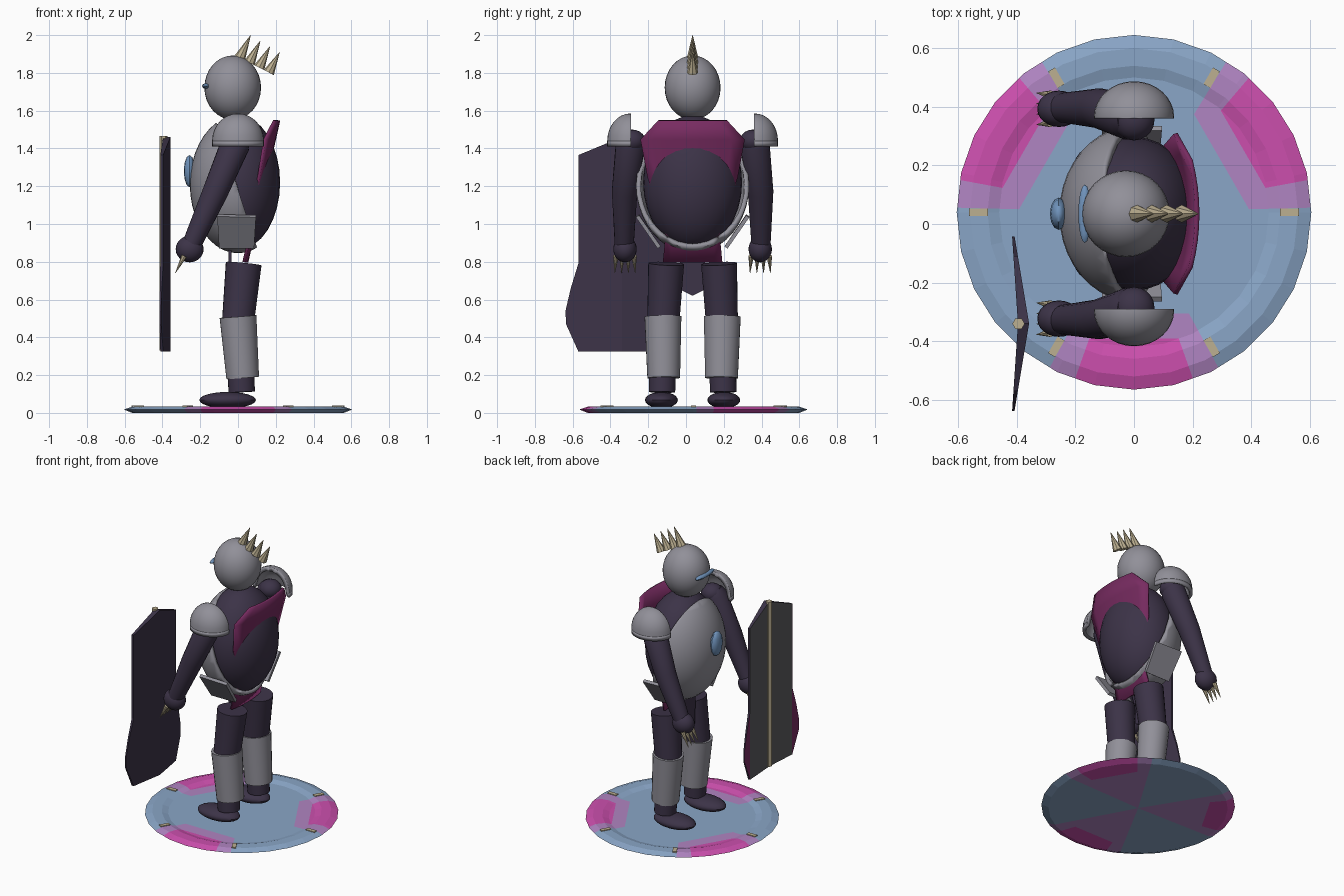
import bpy, bmesh, math
from mathutils import Vector, Matrix

if "Cube" in bpy.data.objects:
    bpy.data.objects.remove(bpy.data.objects["Cube"])

CY = 0.035  # middle plane of the figure, which looks toward -x


def material(name, *srgb):
    lin = [c / 12.92 if c <= 0.04 else ((c + 0.055) / 1.055) ** 2.4 for c in srgb] + [1]
    m = bpy.data.materials.new(name)
    m.use_nodes = True
    m.diffuse_color = lin
    m.node_tree.nodes["Principled BSDF"].inputs["Base Color"].default_value = lin
    return m


DARK = material("dark purple", 0.235, 0.20, 0.28)
GREY = material("armour grey", 0.57, 0.565, 0.60)
MAROON = material("maroon cloth", 0.47, 0.17, 0.38)
BONE = material("bone", 0.74, 0.69, 0.57)
BLUE = material("base blue", 0.54, 0.65, 0.78)
GLASS = material("gem blue", 0.44, 0.58, 0.74)
PINK = material("magenta", 0.80, 0.31, 0.68)
LILAC = material("lilac", 0.69, 0.52, 0.76)
IRON = material("iron grey", 0.36, 0.36, 0.37)


def finish(name, bm, *mats, smooth=True, thick=0):
    bmesh.ops.recalc_face_normals(bm, faces=bm.faces)
    me = bpy.data.meshes.new(name)
    bm.to_mesh(me)
    bm.free()
    for m in mats:
        me.materials.append(m)
    if smooth:
        me.shade_smooth()
        me.set_sharp_from_angle(angle=math.radians(35))
    ob = bpy.data.objects.new(name, me)
    bpy.context.collection.objects.link(ob)
    if thick:
        mod = ob.modifiers.new("thickness", "SOLIDIFY")
        mod.thickness = thick
        mod.offset = -1
    return ob


def cut(bm, co, no, clear=False):
    geom = bm.verts[:] + bm.edges[:] + bm.faces[:]
    bmesh.ops.bisect_plane(bm, geom=geom, plane_co=co, plane_no=no, clear_outer=clear)


def ellipsoid(name, loc, radii, mat, cuts=(), thick=0, segs=32):
    bm = bmesh.new()
    place = Matrix.Translation(loc) @ Matrix.Diagonal((*radii, 1))
    bmesh.ops.create_uvsphere(bm, u_segments=segs, v_segments=segs // 2, radius=1, matrix=place)
    for co, no in cuts:
        cut(bm, co, no, True)
    return finish(name, bm, mat, thick=thick)


def loft(rings):
    """Skin a list of point rings and cap both ends."""
    bm = bmesh.new()
    loops = [[bm.verts.new(p) for p in ring] for ring in rings]
    n = len(loops[0])
    for a, b in zip(loops, loops[1:]):
        for i in range(n):
            j = (i + 1) % n
            bm.faces.new((a[i], a[j], b[j], b[i]))
    bm.faces.new(loops[0][::-1])
    bm.faces.new(loops[-1])
    return bm


def circle(r, n):
    return [Vector((r * math.cos(t), r * math.sin(t), 0)) for t in (math.tau * i / n for i in range(n))]


def tube(name, points, radii, mat, n=24, smooth=True):
    pts = [Vector(p) for p in points]
    rings = []
    for i, p in enumerate(pts):
        d = pts[min(i + 1, len(pts) - 1)] - pts[max(i - 1, 0)]
        q = d.to_track_quat("Z", "Y")
        rings.append([p + q @ v for v in circle(radii[i], n)])
    return finish(name, loft(rings), mat, smooth=smooth)


# Round base: rim profile, with three painted sectors cut into it
PROFILE = [(0.56, 0), (0.605, 0.018), (0.56, 0.033), (0.5, 0.033), (0.46, 0.021)]
base = loft([[v + Vector((0, 0, z)) for v in circle(r, 28)] for r, z in PROFILE])
WIDE, NARROW = math.radians(28.5), math.radians(19.5)
sectors = [math.radians(a) for a in (30, 150, 270)]
for s in sectors:
    u = Vector((math.cos(s), math.sin(s), 0))
    for d in (0.345, 0.43):
        cut(base, u * d, u)
    for w in (-WIDE, -NARROW, NARROW, WIDE):
        cut(base, (0, 0, 0), (-math.sin(s + w), math.cos(s + w), 0))
for f in base.faces:
    c = f.calc_center_median()
    below = f.normal.z < -0.5
    for s in sectors:
        along = c.x * math.cos(s) + c.y * math.sin(s)
        side = abs(math.atan2(c.y * math.cos(s) - c.x * math.sin(s), along))
        if side < NARROW and along > 0.43:
            f.material_index = 1
        elif side < WIDE and (along > 0.345 or below):
            f.material_index = 2
finish("base", base, BLUE, PINK, LILAC, smooth=False).location.y = 0.04
for i in range(6):
    bm = bmesh.new()
    turn = Matrix.Translation((0, 0.04, 0)) @ Matrix.Rotation(i * math.pi / 3, 4, "Z")
    bmesh.ops.create_cube(bm, size=1, matrix=turn @ Matrix.Translation((0.53, 0, 0.034))
                          @ Matrix.Diagonal((0.065, 0.027, 0.008, 1)))
    finish(f"base_tab_{i + 1}", bm, BONE, smooth=False)

# Torso, breastplate, gem, head, visor
ellipsoid("torso", (0, CY, 1.22), (0.223, 0.262, 0.355), DARK)
ellipsoid("breastplate", (0, CY, 1.21), (0.255, 0.30, 0.365), GREY,
          [((-0.12, 0, 1.55), (0.55, 0, 0.18))], thick=0.025, segs=40)
ellipsoid("chest_gem", (-0.257, CY, 1.28), (0.03, 0.055, 0.085), GLASS, segs=12)
ellipsoid("head", (-0.028, CY, 1.722), (0.15, 0.148, 0.17), GREY)
ellipsoid("visor", (-0.168, CY, 1.73), (0.022, 0.1, 0.016), GLASS, segs=16)

# Crest of four spikes running back over the head
for i in range(4):
    x, z = 0.01 + 0.051 * i, 1.88 - 0.026 * i
    tube(f"crest_spike_{i + 1}", [(x, CY, z), (x + 0.057, CY, z + 0.12 - 0.004 * i)],
         (0.03, 0.001), BONE, 8, False)

# Cape: a bowed sheet that the back bulges through
bm = bmesh.new()
rows = []
for z, half in ((1.55, 0.18), (1.45, 0.272), (1.25, 0.235), (0.95, 0.14), (0.8, 0.155)):
    ys = [half * (i / 4 - 1) for i in range(9)]
    rows.append([bm.verts.new((0.04 + 0.225 * (z - 0.8) - 0.7 * y * y, CY + y, z)) for y in ys])
for a, b in zip(rows, rows[1:]):
    for i in range(8):
        bm.faces.new((a[i], b[i], b[i + 1], a[i + 1]))
finish("cape", bm, MAROON, thick=0.015)

# Pointed cloth between the legs
bm = bmesh.new()
cloth = ((-0.07, 0.88), (0.07, 0.88), (0.06, 0.65), (0, 0.62), (-0.06, 0.65))
bm.faces.new([bm.verts.new((-0.05, CY + y, z)) for y, z in cloth])
finish("loincloth", bm, DARK, smooth=False, thick=0.015)

# Limbs and armour, once for each side
for side, s in (("left", -1), ("right", 1)):
    def at(x, y, z):
        return (x, CY + s * y, z)

    tube(side + "_thigh", [at(0.03, 0.14, 0.79), at(0, 0.155, 0.48)], (0.095, 0.085), DARK)
    tube(side + "_shin", [at(0, 0.155, 0.5), at(0.02, 0.162, 0.11)], (0.075, 0.07), DARK)
    tube(side + "_shin_guard", [at(0, 0.157, 0.51), at(0.025, 0.153, 0.185)], (0.098, 0.087), GREY)
    ellipsoid(side + "_foot", at(-0.055, 0.165, 0.068), (0.15, 0.087, 0.043), DARK, segs=24)

    bm = bmesh.new()
    corners = ((-0.11, 0.3, 1.04), (0.095, 0.3, 1.035), (0.085, 0.185, 0.87), (-0.1, 0.185, 0.87))
    bm.faces.new([bm.verts.new(at(*p)) for p in corners])
    finish(side + "_hip_plate", bm, GREY, smooth=False, thick=0.02)

    tube(side + "_arm", [at(0, 0.325, 1.46), at(-0.015, 0.33, 1.42), at(-0.12, 0.36, 1.17),
                         at(-0.25, 0.362, 0.88)], (0.06, 0.078, 0.068, 0.05), DARK)
    ellipsoid(side + "_shoulder", at(0, 0.32, 1.44), (0.07, 0.07, 0.06), DARK, segs=20)
    ellipsoid(side + "_hand", at(-0.256, 0.358, 0.867), (0.074, 0.062, 0.07), DARK, segs=24)
    for i in range(4):
        y = 0.358 + 0.032 * (i - 1.5)
        tip = 0.358 + 0.036 * (i - 1.5)
        tube(f"{side}_claw_{i + 1}", [at(-0.285, y, 0.83), at(-0.332, tip, 0.74)],
             (0.015, 0.001), BONE, 8, False)
    ellipsoid(side + "_shoulder_guard", at(0, 0.33, 1.44), (0.137, 0.122, 0.145), GREY,
              [((0, 0, 1.44), (0, 0, -1)), (at(0, 0.325, 0), (0, -s, 0))], thick=0.03)

# Shield: a creased plate with painted lower lobes and a bar down the front
SY = -0.34
half = [(0, 1.46), (0.23, 1.365), (0.23, 0.79), (0.27, 0.66), (0.298, 0.54),
        (0.295, 0.47), (0.23, 0.325), (0, 0.325)]
bm = bmesh.new()
for s in (-1, 1):
    front, back = [[bm.verts.new((x + bow * (1 - y / 0.3), SY + s * y, z)) for y, z in half]
                   for x, bow in ((-0.416, 0.02), (-0.408, 0.05))]
    bm.faces.new(front)
    bm.faces.new(back)
    for i in range(len(half) - 1):
        bm.faces.new((front[i], front[i + 1], back[i + 1], back[i]))
bmesh.ops.remove_doubles(bm, verts=bm.verts, dist=0.0001)
for s in (-1, 1):
    cut(bm, (0, SY + s * 0.229, 0), (0, 1, 0))
bmesh.ops.recalc_face_normals(bm, faces=bm.faces)
for f in bm.faces:
    if f.normal.x < -0.8:
        f.material_index = 2 if abs(f.calc_center_median().y - SY) > 0.229 else 1
finish("shield", bm, DARK, IRON, MAROON, smooth=False)
tube("shield_bar", [(-0.394, SY, 0.33), (-0.394, SY, 1.465)], (0.021, 0.021), BONE, 6, False)
